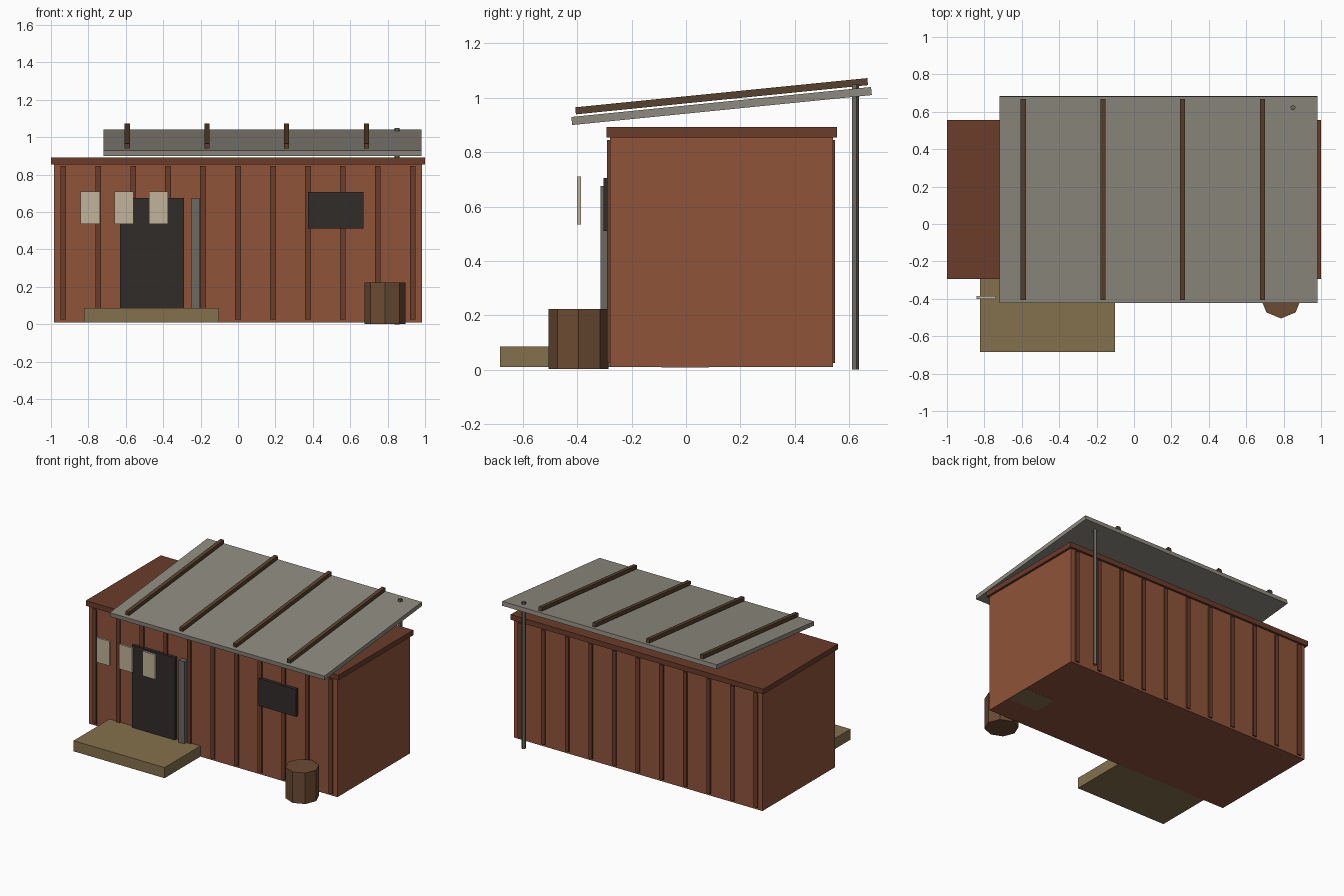
import bpy, bmesh, math
from mathutils import Matrix

if "Cube" in bpy.data.objects:
    bpy.data.objects.remove(bpy.data.objects["Cube"])


def material(name, r, g, b):
    m = bpy.data.materials.new(name)
    # sRGB 0-255 to linear
    m.diffuse_color = [(c / 255) ** 2.2 for c in (r, g, b)] + [1]
    m.use_nodes = True
    m.node_tree.nodes["Principled BSDF"].inputs["Base Color"].default_value = m.diffuse_color
    return m


WALL = material("rust_wall", 142, 84, 60)
TRIM = material("rust_trim", 106, 62, 46)
METAL = material("grey_sheet", 140, 137, 126)
WOOD = material("dark_wood", 88, 68, 50)
DARK = material("dark_opening", 52, 48, 46)
PLANK = material("plank", 132, 112, 78)
PAPER = material("paper", 190, 178, 152)
STEEL = material("steel", 106, 104, 98)
BARREL = material("barrel_wood", 108, 76, 54)


def finish(name, bm, mat):
    me = bpy.data.meshes.new(name)
    bm.to_mesh(me)
    bm.free()
    me.materials.append(mat)
    ob = bpy.data.objects.new(name, me)
    bpy.context.collection.objects.link(ob)
    return ob


def box(name, x, y, z, mat):
    """Box from (min, max) ranges on each axis."""
    bm = bmesh.new()
    bmesh.ops.create_cube(bm, size=1)
    for v in bm.verts:
        v.co = [(a + b) / 2 + c * (b - a) for (a, b), c in zip((x, y, z), v.co)]
    return finish(name, bm, mat)


def cylinder(name, x, y, z, r, sides, mat):
    bm = bmesh.new()
    bmesh.ops.create_cone(bm, cap_ends=True, segments=sides, radius1=r, radius2=r,
                          depth=z[1] - z[0],
                          matrix=Matrix.Translation((x, y, (z[0] + z[1]) / 2)))
    return finish(name, bm, mat)


def sloped(name, x, length, thick, centre_z, mat):
    """Slab tilted with the canopy, rising towards the back."""
    ob = box(name, x, (-length / 2, length / 2), (-thick / 2, thick / 2), mat)
    ob.location = (0, 0.131, centre_z)
    ob.rotation_euler.x = math.atan(0.1)
    return ob


# Cabin body and flat roof
box("cabin_body", (-0.984, 0.984), (-0.28, 0.54), (0.01, 0.855), WALL)
box("cabin_roof", (-1, 1), (-0.293, 0.555), (0.855, 0.892), TRIM)

# Vertical ribs on the front and back walls
for i in range(11):
    x = (i - 5) * 0.187
    for side, y in (("front", (-0.29, -0.278)), ("back", (0.538, 0.549))):
        box(f"{side}_rib", (x - 0.015, x + 0.015), y, (0.025, 0.845), TRIM)

# Sloped canopy with battens and its rear post
sloped("canopy", (-0.72, 0.98), 1.108, 0.03, 0.97, METAL)
for i in range(4):
    x = -0.592 + i * 0.426
    sloped("canopy_batten", (x - 0.0135, x + 0.0135), 1.08, 0.026, 1.006, WOOD)
cylinder("rear_post", 0.85, 0.622, (0, 1.05), 0.0148, 5, STEEL)

# Doorway, door edge and window
box("doorway", (-0.63, -0.288), (-0.301, -0.279), (0.08, 0.675), DARK)
box("door_edge", (-0.25, -0.205), (-0.315, -0.279), (0.08, 0.675), STEEL)
box("window", (0.374, 0.672), (-0.304, -0.279), (0.511, 0.706), DARK)

# Hanging sheets in front of the door
for x in (-0.79, -0.609, -0.426):
    box("hanging_sheet", (x - 0.051, x + 0.051), (-0.401, -0.386), (0.535, 0.711), PAPER)

# Porch, barrel, and the base plate set in the floor
box("porch", (-0.823, -0.102), (-0.685, -0.28), (0.01, 0.086), PLANK)
cylinder("barrel", 0.786, -0.395, (0.002, 0.224), 0.11, 8, BARREL)
box("floor_plate", (0.74, 0.98), (-0.09, 0.085), (0.009, 0.05), PLANK)
